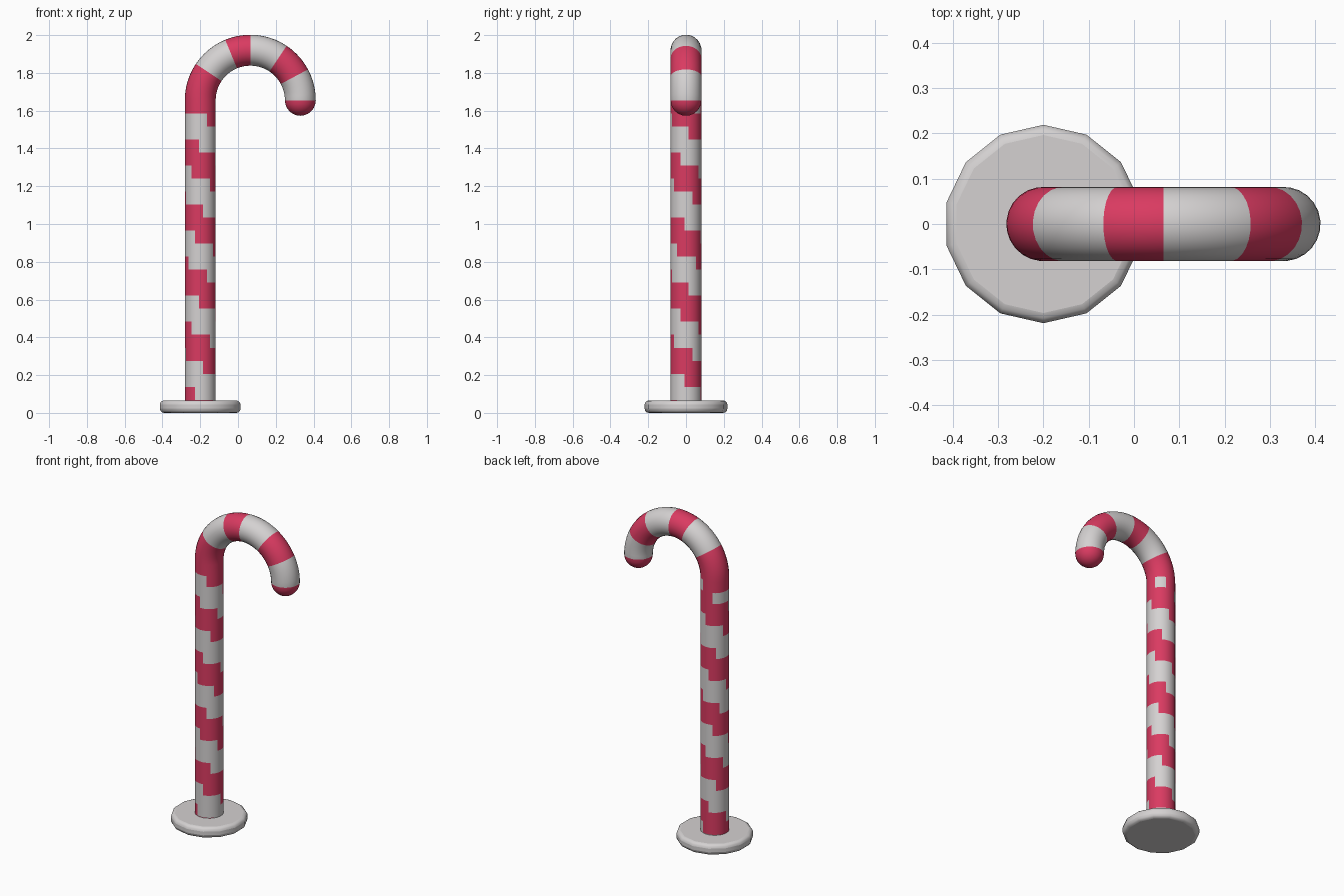
import bpy, bmesh, math
from mathutils import Vector

if "Cube" in bpy.data.objects:
    bpy.data.objects.remove(bpy.data.objects["Cube"])


def material(name, rgb):
    m = bpy.data.materials.new(name)
    m.diffuse_color = (*rgb, 1)
    m.use_nodes = True
    m.node_tree.nodes["Principled BSDF"].inputs["Base Color"].default_value = m.diffuse_color
    return m


white = material("sugar white", (0.66, 0.64, 0.64))
red = material("candy red", (0.70, 0.043, 0.12))

R, BEND, CX, TOP = 0.082, 0.265, 0.065, 1.655   # tube radius, hook radius, hook centre
SIDES, ROWS, ARC, CAP = 24, 24, 32, 6
PHASE = -5                                       # degrees, lines faces up with the stripes


def shaft_red(row, side):
    """Stepped spiral: each row is half red, turned 75 degrees from the row above."""
    angle = PHASE + (side + 0.5) * 360 / SIDES
    if row == ROWS - 1:                          # top row is red but for a small notch
        return not 20 < angle % 360 < 75
    end = -90 + PHASE + 75 * (20 - row)
    return (end - angle) % 360 < 180


def hook_red(seg):
    """Plain bands along the bend, red rounded tip."""
    return seg < 6 or 12 <= seg < 16 or 22 <= seg < 27 or seg >= ARC


# Rings of the cane: (centre, local x direction, radius)
X = Vector((1, 0, 0))
rings = [(Vector((CX - BEND, 0, max(0.004, TOP * i / ROWS))), X, R) for i in range(ROWS)]
for i in range(ARC + 1):
    a = math.pi * i / ARC
    rings.append((Vector((CX - BEND * math.cos(a), 0, TOP + BEND * math.sin(a))),
                  Vector((math.cos(a), 0, -math.sin(a))), R))
for i in range(1, CAP):
    a = math.pi / 2 * i / CAP
    rings.append((Vector((CX + BEND, 0, TOP - R * math.sin(a))), -X, R * math.cos(a)))

bm = bmesh.new()
loops = []
for c, n, r in rings:
    loop = []
    for s in range(SIDES):
        t = math.radians(PHASE + s * 360 / SIDES)
        loop.append(bm.verts.new(c + r * (math.cos(t) * n + math.sin(t) * Vector((0, 1, 0)))))
    loops.append(loop)
for k in range(len(loops) - 1):
    for s in range(SIDES):
        e = (s + 1) % SIDES
        f = bm.faces.new((loops[k][s], loops[k][e], loops[k + 1][e], loops[k + 1][s]))
        f.material_index = int(shaft_red(k, s) if k < ROWS else hook_red(k - ROWS))
        f.smooth = True
tip = bm.verts.new((CX + BEND, 0, TOP - R))
for s in range(SIDES):
    f = bm.faces.new((loops[-1][s], loops[-1][(s + 1) % SIDES], tip))
    f.material_index = 1
    f.smooth = True
bm.faces.new(loops[0][::-1])
me = bpy.data.meshes.new("striped_cane")
bm.to_mesh(me)
bm.free()
me.materials.append(white)
me.materials.append(red)
cane = bpy.data.objects.new("striped_cane", me)
bpy.context.collection.objects.link(cane)

# Round foot with softened rims, 14 sides with a corner on +y
bpy.ops.mesh.primitive_cylinder_add(vertices=14, radius=0.219, depth=0.066,
                                    location=(CX - BEND, 0, 0.033))
foot = bpy.context.object
foot.name = "foot_disc"
foot.data.materials.append(white)
bevel = foot.modifiers.new("rim", 'BEVEL')
bevel.width = 0.022
bevel.segments = 3
bevel.limit_method = 'ANGLE'
bevel.angle_limit = math.radians(60)
bpy.ops.object.shade_smooth_by_angle(angle=math.radians(40))
